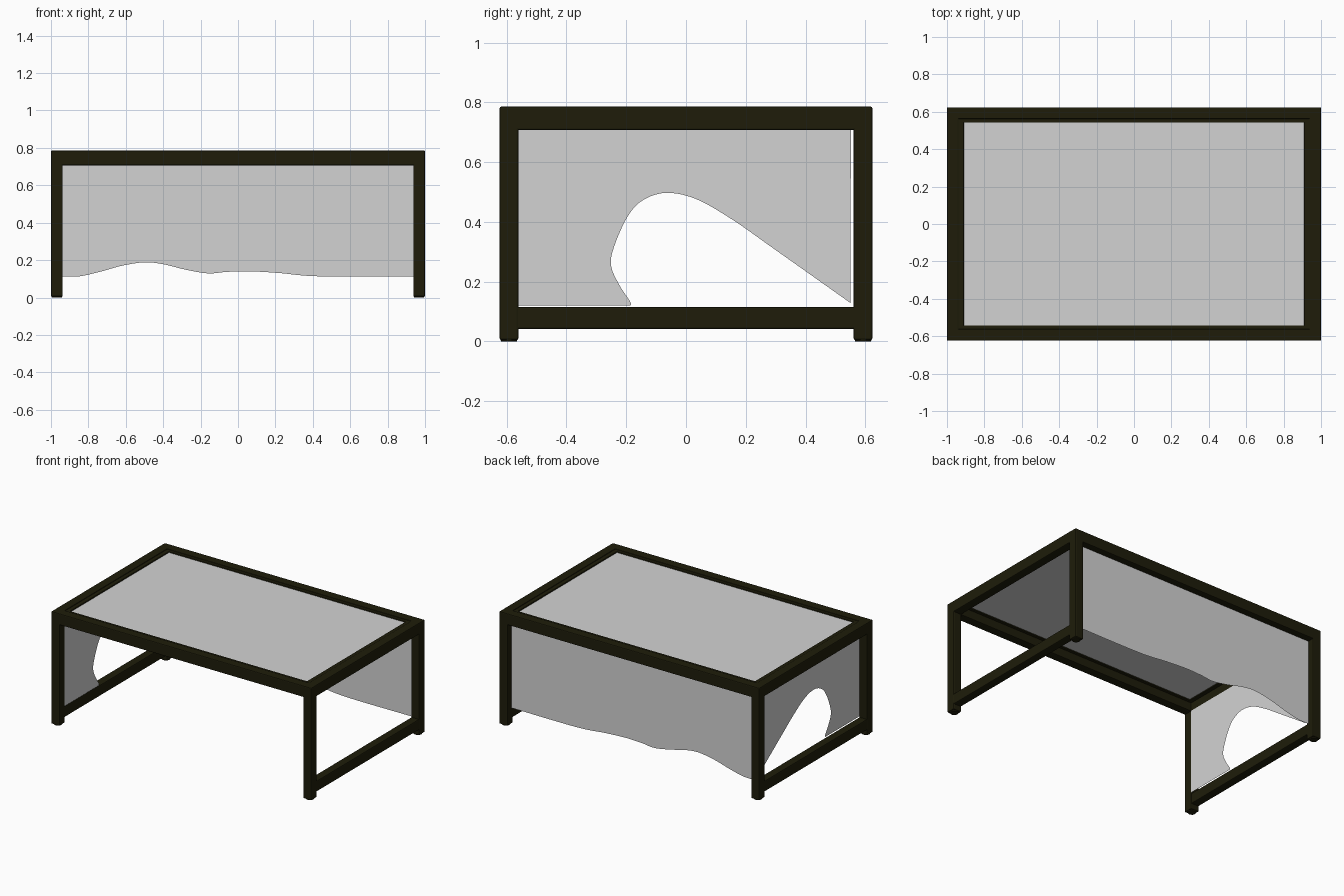
import bpy, bmesh
from mathutils import Vector

cube = bpy.data.objects.get("Cube")
if cube:
    bpy.data.objects.remove(cube, do_unlink=True)


def material(name, rgb):
    m = bpy.data.materials.new(name)
    m.use_nodes = True
    m.diffuse_color = (*rgb, 1)
    bsdf = next(n for n in m.node_tree.nodes if n.type == 'BSDF_PRINCIPLED')
    bsdf.inputs["Base Color"].default_value = (*rgb, 1)
    bsdf.inputs["Roughness"].default_value = 0.7
    return m


frame_mat = material("dark olive frame", (0.013, 0.012, 0.003))
cloth_mat = material("grey cloth", (0.65, 0.65, 0.65))


def add_object(name, bm, mat):
    mesh = bpy.data.meshes.new(name)
    bm.to_mesh(mesh)
    bm.free()
    mesh.materials.append(mat)
    obj = bpy.data.objects.new(name, mesh)
    bpy.context.collection.objects.link(obj)
    return obj


def bar(name, low, high, round_edge=0.006):
    """Box between two corners with softly rounded edges."""
    low, high = Vector(low), Vector(high)
    bm = bmesh.new()
    bmesh.ops.create_cube(bm, size=1)
    for v in bm.verts:
        v.co = (low + high) / 2 + v.co * (high - low)
    obj = add_object(name, bm, frame_mat)
    bevel = obj.modifiers.new("rounded edges", 'BEVEL')
    bevel.width, bevel.segments = round_edge, 2
    return obj


def smooth_path(points, steps=8):
    """Catmull-Rom curve through the points."""
    pts = [Vector(p) for p in points]
    pts = [pts[0]] + pts + [pts[-1]]
    out = []
    for a, b, c, d in zip(pts, pts[1:], pts[2:], pts[3:]):
        for i in range(steps):
            t = i / steps
            out.append(0.5 * (2 * b + (c - a) * t + (2 * a - 5 * b + 4 * c - d) * t**2
                              + (3 * b - a - 3 * c + d) * t**3))
    return out + [pts[-1]]


def cloth(name, outline):
    """Thin sheet filled inside a flat outline."""
    bm = bmesh.new()
    face = bm.faces.new([bm.verts.new(p) for p in outline])
    face.normal_update()
    return add_object(name, bm, cloth_mat)


X, Y, W, TOP = 1.0, 0.624, 0.063, 0.786
RAIL = 0.707

# Legs with low round feet
for sx, side in ((1, "left"), (-1, "right")):
    for sy, end in ((-1, "front"), (1, "back")):
        cx, cy = sx * (X - W / 2), sy * (Y - W / 2)
        bar(f"{end}_{side}_leg", (cx - W / 2, cy - W / 2, 0.005),
            (cx + W / 2, cy + W / 2, TOP))
        bm = bmesh.new()
        bmesh.ops.create_cone(bm, cap_ends=True, segments=20, radius1=0.026,
                              radius2=0.03, depth=0.01)
        bmesh.ops.translate(bm, verts=bm.verts, vec=(cx, cy, 0.005))
        add_object(f"{end}_{side}_foot", bm, frame_mat)

# Top rails, inner lips and lower side rails
for s, end in ((-1, "front"), (1, "back")):
    ya, yb = sorted((s * Y, s * (Y - W)))
    bar(f"{end}_top_rail", (-X, ya, RAIL), (X, yb, TOP))
    ya, yb = sorted((s * 0.57, s * 0.542))
    bar(f"{end}_inner_lip", (-0.95, ya, 0.765), (0.95, yb, 0.781), 0.004)
for s, side in ((1, "left"), (-1, "right")):
    xa, xb = sorted((s * X, s * (X - W)))
    bar(f"{side}_top_rail", (xa, -Y, RAIL), (xb, Y, TOP))
    bar(f"{side}_lower_rail", (xa + 0.002, -Y + 0.03, 0.042), (xb - 0.002, Y - 0.03, 0.116))
    xa, xb = sorted((s * 0.95, s * 0.91))
    bar(f"{side}_inner_lip", (xa, -0.56, 0.765), (xb, 0.56, 0.781), 0.004)

# Stretched top sheet
cloth("top_cloth", [(-0.945, -0.57, 0.773), (0.945, -0.57, 0.773),
                    (0.945, 0.57, 0.773), (-0.945, 0.57, 0.773)])

# Back sheet with a wavy hem
hem = smooth_path([(-0.94, 0.113), (-0.85, 0.113), (-0.74, 0.137), (-0.62, 0.17),
                   (-0.5, 0.188), (-0.4, 0.178), (-0.28, 0.149), (-0.16, 0.129),
                   (-0.06, 0.137), (0.06, 0.14), (0.22, 0.131), (0.44, 0.113),
                   (0.938, 0.113)])
cloth("back_cloth", [(x, 0.577, z) for x, z in hem]
      + [(0.938, 0.577, 0.72), (-0.94, 0.577, 0.72)])

# Side sheet with an arched opening
arch = smooth_path([(-0.185, 0.12), (-0.188, 0.135), (-0.222, 0.187), (-0.25, 0.25),
                    (-0.243, 0.31), (-0.2, 0.41), (-0.15, 0.469), (-0.07, 0.497),
                    (0.03, 0.478), (0.15, 0.411), (0.3, 0.306), (0.55, 0.129)])
side_outline = [(-0.565, 0.72), (-0.565, 0.12)] + [tuple(p) for p in arch] + [(0.552, 0.72)]
cloth("side_cloth", [(-0.938, y, z) for y, z in side_outline])
